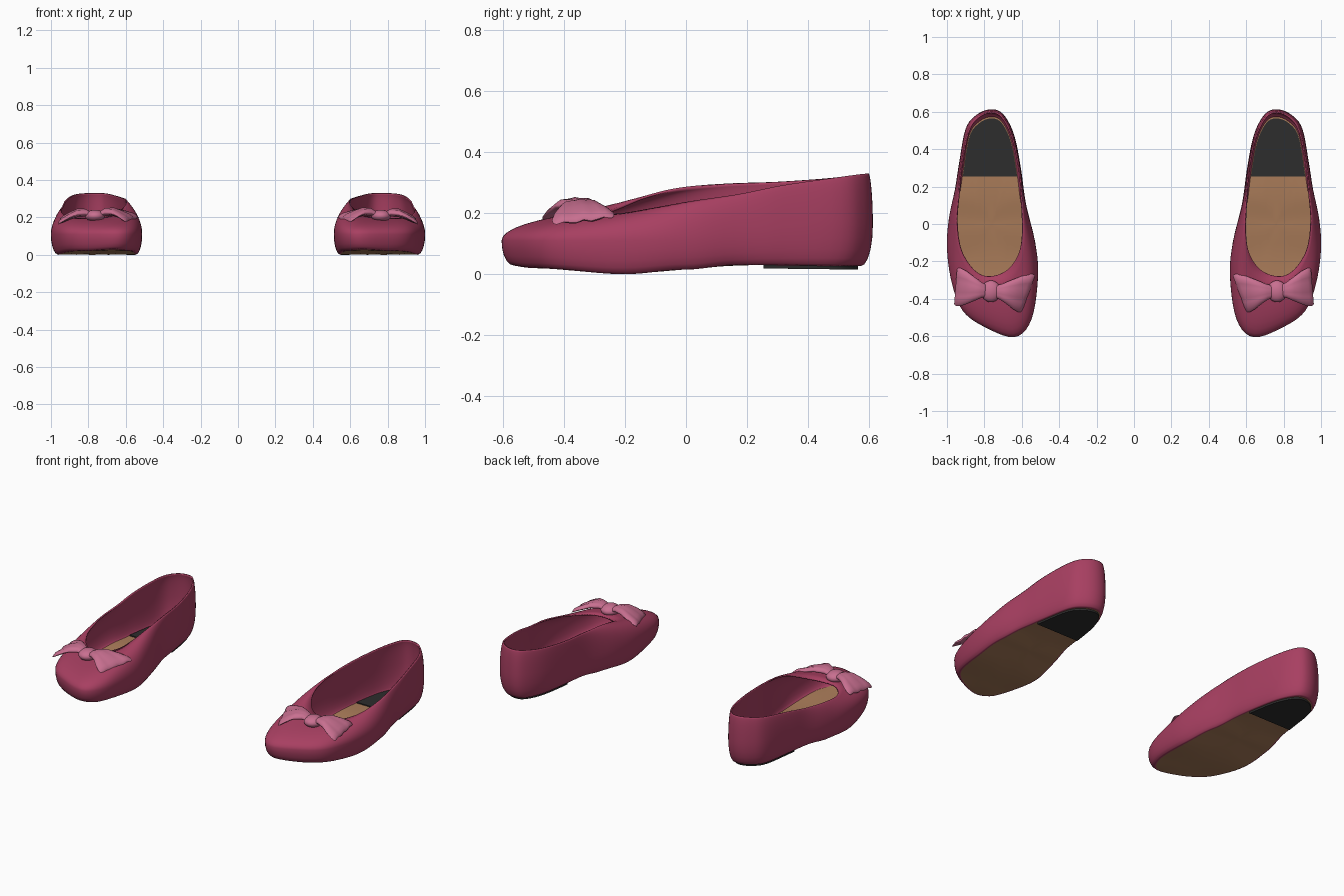
import bpy, bmesh, math
from mathutils import Vector

if "Cube" in bpy.data.objects:
    bpy.data.objects.remove(bpy.data.objects["Cube"], do_unlink=True)


def material(name, rgb):
    m = bpy.data.materials.new(name)
    m.use_nodes = True
    m.diffuse_color = (*rgb, 1)
    m.node_tree.nodes["Principled BSDF"].inputs["Base Color"].default_value = (*rgb, 1)
    return m


BERRY = material("berry leather", (0.39, 0.05, 0.12))
PINK = material("pink ribbon", (0.58, 0.16, 0.28))
TAN = material("tan sole", (0.40, 0.20, 0.10))
BLACK = material("black heel", (0.026, 0.026, 0.026))
CENTRE = Vector((0.76, 0, 0))


def finish(name, bm, mat, thickness=0):
    """Turn the bmesh into a smooth object mirrored to make the pair."""
    mesh = bpy.data.meshes.new(name)
    bm.to_mesh(mesh)
    bm.free()
    mesh.materials.append(mat)
    ob = bpy.data.objects.new(name, mesh)
    bpy.context.collection.objects.link(ob)
    bpy.ops.object.select_all(action="DESELECT")
    ob.select_set(True)
    bpy.context.view_layer.objects.active = ob
    bpy.ops.object.shade_smooth_by_angle(angle=math.radians(50))
    if thickness:
        shell = ob.modifiers.new("thickness", "SOLIDIFY")
        shell.thickness, shell.offset = thickness, -1
    mirror = ob.modifiers.new("pair", "MIRROR")
    mirror.use_mirror_merge = False
    return ob


def loft(rings, capped=False):
    bm = bmesh.new()
    rows = [[bm.verts.new(p) for p in ring] for ring in rings]
    n = len(rows[0])
    for a, b in zip(rows, rows[1:]):
        for i in range(n):
            j = (i + 1) % n
            bm.faces.new((a[i], b[i], b[j], a[j]))
    if capped:
        bm.faces.new(rows[0])
        bm.faces.new(rows[-1])
        bmesh.ops.recalc_face_normals(bm, faces=bm.faces)
    return bm


def closed_curve(points, steps=5):
    """Catmull-Rom curve through a closed loop of points."""
    pts = [Vector(p).to_3d() for p in points]
    n, out = len(pts), []
    for i in range(n):
        p, a, b, q = (pts[(i + k) % n] for k in (-1, 0, 1, 2))
        for s in range(steps):
            t = s / steps
            out.append(a + 0.5 * t * (b - p + t * (2 * p - 5 * a + 4 * b - q
                                                   + t * (3 * a - p - 3 * b + q))))
    return out


def ease(t):
    t = min(max(t, 0), 1)
    return t * t * (3 - 2 * t)


SOLE_PROFILE = [(-0.62, 0.035), (-0.5, 0.02), (-0.2, 0), (0, 0.015), (0.16, 0.03), (0.63, 0.026)]


def sole_z(y):
    for (ya, za), (yb, zb) in zip(SOLE_PROFILE, SOLE_PROFILE[1:]):
        if y <= yb:
            break
    return za + (zb - za) * ease((y - ya) / (yb - ya))


# Widest outline of the shoe and rim of its opening, heel first, point for point
outline = closed_curve([
    (0.765, 0.613), (0.84, 0.585), (0.9, 0.51), (0.936, 0.32), (0.957, 0.187), (0.99, 0.027),
    (1.0, -0.134), (0.973, -0.32), (0.915, -0.465), (0.8, -0.55), (0.64, -0.605), (0.548, -0.51),
    (0.513, -0.28), (0.528, -0.1), (0.578, 0.11), (0.605, 0.3), (0.642, 0.48), (0.7, 0.588)])
rim = closed_curve([
    (0.765, 0.6, 0.33), (0.833, 0.573, 0.328), (0.885, 0.5, 0.318), (0.923, 0.32, 0.292),
    (0.938, 0.17, 0.262), (0.948, 0.02, 0.24), (0.93, -0.12, 0.215), (0.885, -0.21, 0.2),
    (0.83, -0.265, 0.197), (0.77, -0.28, 0.197), (0.7, -0.26, 0.205), (0.645, -0.21, 0.225),
    (0.608, -0.13, 0.258), (0.595, -0.02, 0.284), (0.598, 0.13, 0.297), (0.611, 0.3, 0.303),
    (0.65, 0.47, 0.315), (0.705, 0.575, 0.328)])


def bulge_z(y):
    return 0.11 + 0.05 * ease(y / 0.5)


def sole_point(p, scale=1):
    q = CENTRE + Vector(((p.x - CENTRE.x) * 0.86, p.y * 0.935, 0)) * scale
    q.z = sole_z(q.y)
    return q


# Upper: curls out from the sole to the widest line, then over to the rim
rings = []
for k in range(5):
    a = k / 5 * math.pi / 2
    ring = []
    for p in outline:
        s = sole_point(p)
        q = s.lerp(p, math.sin(a))
        q.z = s.z + (bulge_z(p.y) - s.z) * (1 - math.cos(a))
        ring.append(q)
    rings.append(ring)
top = math.radians(75)
for k in range(10):
    a = top * k / 9
    ring = []
    for p, r in zip(outline, rim):
        q = p.lerp(r, (1 - math.cos(a)) / (1 - math.cos(top)))
        z = bulge_z(p.y)
        q.z = z + (r.z - z) * math.sin(a) / math.sin(top)
        ring.append(q)
    rings.append(ring)
finish("upper", loft(rings), BERRY, 0.008)


def slab(low, high, size):
    """Sheet that follows the curve of the sole, between two heights."""
    scales = [size * s for s in (0.02, 0.2, 0.4, 0.6, 0.8, 0.93, 1)]
    layers = [(s, low) for s in scales] + [(s, high) for s in reversed(scales)]
    return loft([[sole_point(p, s) + Vector((0, 0, h)) for p in outline]
                 for s, h in layers], capped=True)


# Sole and insole
finish("sole", slab(0, 0.014, 1), TAN)

# Heel block, showing both under the sole and inside the shoe
bm = slab(-0.011, 0.02, 0.985)
cut = bmesh.ops.bisect_plane(bm, geom=bm.verts[:] + bm.edges[:] + bm.faces[:],
                             plane_co=(0, 0.255, 0), plane_no=(0, -1, 0), clear_outer=True)
bmesh.ops.holes_fill(bm, edges=[e for e in bm.edges if e.is_boundary])
finish("heel_pad", bm, BLACK)


# Bow loops: flattened ribbon lobes fanning out from the knot
def bow_loop(name, side, tip_y, shear, reach, drop):
    stations = [(0.02, 0.214, 0.03, 0.014), (0.06, 0.228, 0.042, 0.02), (0.11, 0.23, 0.066, 0.021),
                (0.16, 0.216, 0.09, 0.018), (0.2, 0.202, 0.102, 0.015), (0.218, 0.194, 0.1, 0.011),
                (0.225, 0.19, 0.092, 0.003)]
    rings = []
    for d, z, width, thick in stations:
        f = d / 0.225
        y0 = -0.36 + (tip_y + 0.36) * f
        ring = []
        for i in range(24):
            a = math.tau * i / 24
            v = width * math.cos(a)
            # gentle pleats across the ribbon
            pleat = 0.004 * f * math.cos(3 * math.pi * math.cos(a))
            ring.append((0.765 + side * d * reach + shear * v * f, y0 + v,
                         z - drop * f + 0.12 * v * f + thick * math.sin(a) + pleat))
        rings.append(ring)
    finish(name, loft(rings, capped=True), PINK)


bow_loop("bow_inner_loop", -1, -0.37, -0.37, 0.9, 0)
bow_loop("bow_outer_loop", 1, -0.335, -0.08, 0.84, 0.012)

# Knot
bm = bmesh.new()
bmesh.ops.create_uvsphere(bm, u_segments=24, v_segments=14, radius=1)
bmesh.ops.scale(bm, vec=(0.053, 0.058, 0.032), verts=bm.verts)
bmesh.ops.translate(bm, vec=(0.765, -0.36, 0.208), verts=bm.verts)
finish("bow_knot", bm, PINK)
